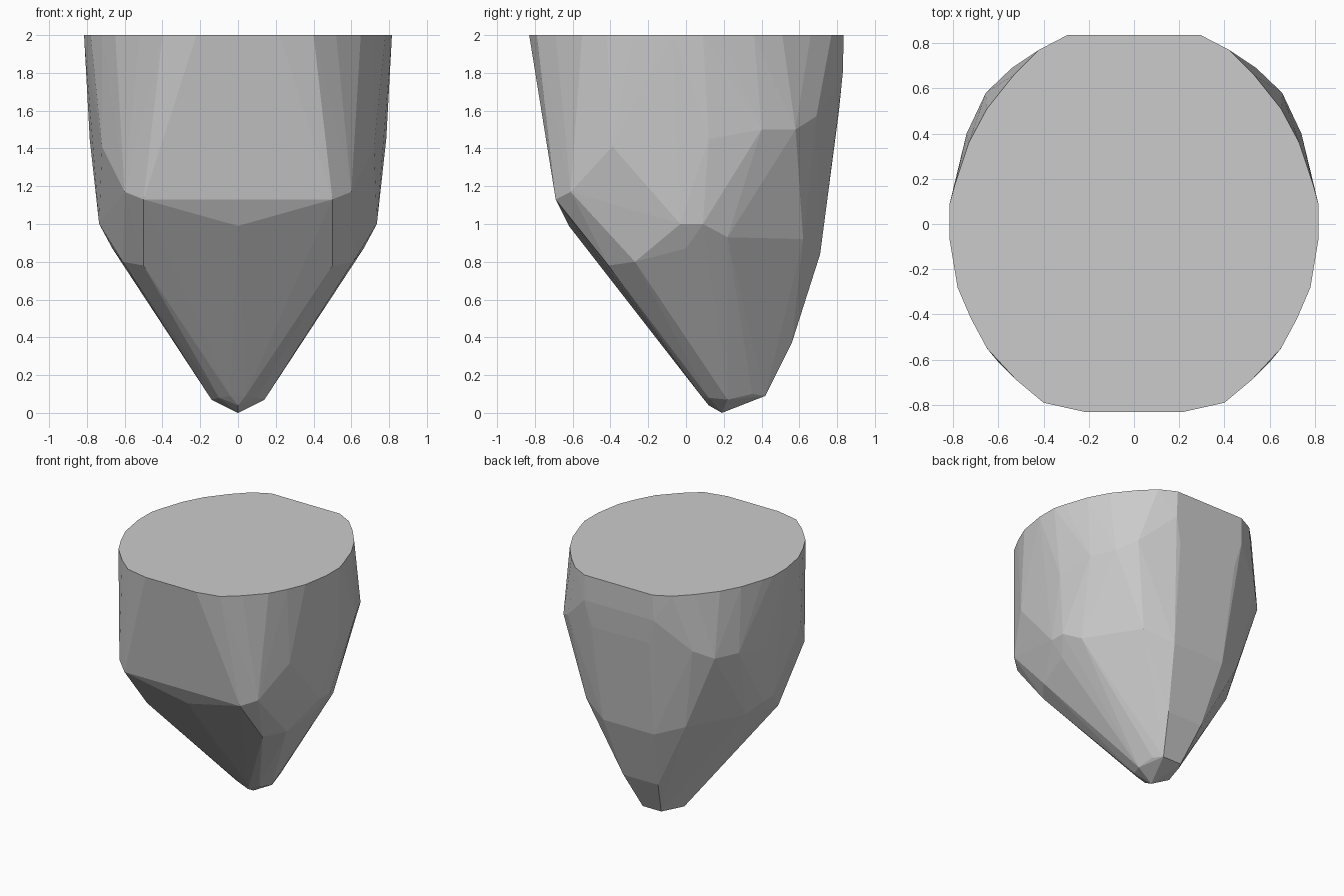
import bpy, bmesh

# Right-hand corner points of the faceted stone, ring by ring
rim = [(0.22, -0.83), (0.40, -0.79), (0.52, -0.69), (0.65, -0.55), (0.72, -0.42),
       (0.78, -0.28), (0.815, -0.07), (0.815, 0.09), (0.79, 0.18), (0.73, 0.36),
       (0.65, 0.51), (0.53, 0.66), (0.42, 0.77), (0.295, 0.835)]
shoulder = [(0.50, -0.69, 1.13), (0.60, -0.61, 1.17), (0.72, -0.39, 1.41),
            (0.785, 0.12, 1.45), (0.74, 0.40, 1.5), (0.655, 0.58, 1.5),
            (0.54, 0.69, 1.57), (0.30, 0.83, 1.8), (0.25, 0.81, 1.6)]
waist = [(0.0, -0.62, 0.99), (0.50, -0.41, 0.78), (0.61, -0.27, 0.80),
         (0.735, -0.03, 1.0), (0.735, 0.09, 1.0), (0.665, 0.0, 0.87),
         (0.67, 0.22, 0.93), (0.62, 0.43, 1.18), (0.43, 0.62, 0.92),
         (0.22, 0.71, 0.84)]
tip = [(0.15, 0.56, 0.37), (0.08, 0.42, 0.09), (0.12, 0.35, 0.10),
       (0.14, 0.22, 0.07), (0.10, 0.12, 0.08), (0.04, 0.08, 0.09),
       (0.0, 0.12, 0.04), (0.0, 0.19, 0.0)]

# Mirror the points and wrap them in a flat-faced convex shell
bm = bmesh.new()
for x, y, z in [(x, y, 2.0) for x, y in rim] + shoulder + waist + tip:
    for s in ((1, -1) if x else (1,)):
        bm.verts.new((s * x, y, z))
hull = bmesh.ops.convex_hull(bm, input=bm.verts)
loose = [v for v in bm.verts if not v.link_faces]
bmesh.ops.delete(bm, geom=loose, context='VERTS')
bmesh.ops.dissolve_limit(bm, angle_limit=0.01, verts=bm.verts, edges=bm.edges)
bmesh.ops.recalc_face_normals(bm, faces=bm.faces)

mesh = bpy.data.meshes.new("tapered_rock")
bm.to_mesh(mesh)
bm.free()
bpy.context.collection.objects.link(bpy.data.objects.new("tapered_rock", mesh))
